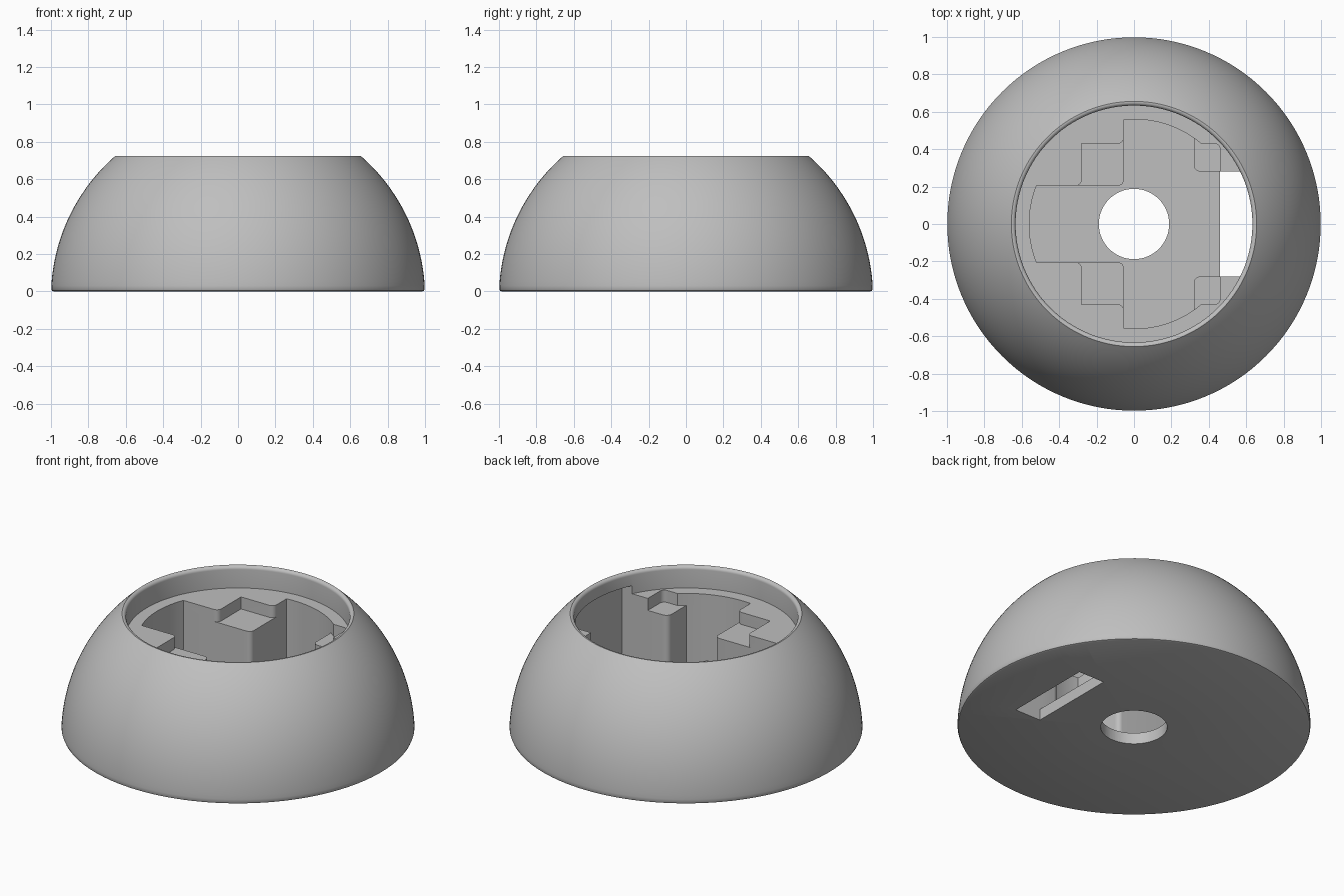
import bpy, bmesh, math
from mathutils import Vector

if "Cube" in bpy.data.objects:
    bpy.data.objects.remove(bpy.data.objects["Cube"])

SEG = 128
FLOOR, SHELF, LEDGE, TOP = 0.07, 0.515, 0.59, 0.725
R_ARC = 0.56

grey = bpy.data.materials.new("warm_grey")
grey.diffuse_color = (0.52, 0.52, 0.52, 1)
grey.use_nodes = True
grey.node_tree.nodes["Principled BSDF"].inputs["Base Color"].default_value = grey.diffuse_color


def make_object(name, bm):
    bmesh.ops.recalc_face_normals(bm, faces=bm.faces)
    mesh = bpy.data.meshes.new(name)
    bm.to_mesh(mesh)
    bm.free()
    mesh.materials.append(grey)
    ob = bpy.data.objects.new(name, mesh)
    bpy.context.collection.objects.link(ob)
    return ob


def lathe(name, profile):
    """Revolve (radius, z) points; radius 0 ends become poles."""
    bm = bmesh.new()
    rings = []
    for r, z in profile:
        n = SEG if r > 0 else 1
        rings.append([bm.verts.new((r * math.cos(2 * math.pi * i / n),
                                    r * math.sin(2 * math.pi * i / n), z)) for i in range(n)])
    for a, b in zip(rings, rings[1:]):
        for i in range(SEG):
            j = (i + 1) % SEG
            quad = [a[i % len(a)], a[j % len(a)], b[j % len(b)], b[i % len(b)]]
            bm.faces.new(list(dict.fromkeys(quad)))
    return make_object(name, bm)


def prism(name, outline, z0, z1):
    bm = bmesh.new()
    face = bm.faces.new([bm.verts.new((x, y, z0)) for x, y in outline])
    ext = bmesh.ops.extrude_face_region(bm, geom=[face])
    top = [v for v in ext["geom"] if isinstance(v, bmesh.types.BMVert)]
    bmesh.ops.translate(bm, verts=top, vec=(0, 0, z1 - z0))
    return make_object(name, bm)


def arc(a0, a1, n):
    return [(R_ARC * math.cos(a0 + (a1 - a0) * i / n),
             R_ARC * math.sin(a0 + (a1 - a0) * i / n), 0) for i in range(n + 1)]


def rounded_and_mirrored(half):
    """Round the corners of (x, y, radius) points, then mirror across y."""
    pts = []
    for i, (x, y, r) in enumerate(half):
        p = Vector((x, y))
        if r == 0:
            pts.append((x, y))
            continue
        a = p + (Vector(half[i - 1][:2]) - p).normalized() * r
        b = p + (Vector(half[i + 1][:2]) - p).normalized() * r
        c = a + b - p
        for k in range(7):
            t = math.pi / 2 * k / 6
            pts.append(tuple(c + (a - c) * math.cos(t) + (b - c) * math.sin(t)))
    return pts + [(x, -y) for x, y in reversed(pts) if abs(y) > 1e-6]


# Dome body with rounded lip and round recess
BASE = -0.03
profile = [(0, 0), (0.985, 0), (0.994, 0.004), (0.998, 0.014)]
a0, a1 = math.asin(0.03 - BASE), math.asin(TOP - BASE)
profile += [(math.cos(a0 + (a1 - a0) * i / 32), BASE + math.sin(a0 + (a1 - a0) * i / 32))
            for i in range(33)]
profile += [(0.633 + 0.02 * (1 - math.sin(t)), TOP - 0.02 * (1 - math.cos(t)))
            for t in [math.pi / 2 * k / 6 for k in range(7)]]
profile += [(0.633, LEDGE), (0, LEDGE)]
body = lathe("dome_body", profile)

# Stepped pocket outlines, drawn left to right
left = arc(math.pi, math.pi - math.asin(0.205 / R_ARC), 8)
b0, b1, b2 = math.acos(-0.055 / R_ARC), math.acos(0.32 / R_ARC), math.asin(0.43 / R_ARC)
upper_arc = arc(b0, b1, 16)
shelf_outline = rounded_and_mirrored(
    left + [(-0.28, 0.205, 0.03), (-0.28, 0.43, 0), (-0.055, 0.43, 0.03)] + upper_arc
    + arc(b1, b2, 2)[1:] + [(0.46, 0.43, 0.03), (0.46, 0.28, 0), (0.5, 0.28, 0)])
deep_outline = rounded_and_mirrored(
    left + [(-0.055, 0.205, 0.03)] + upper_arc + [(0.32, 0.28, 0.035), (0.5, 0.28, 0)])

slot = [(0.46, -0.28), (0.638, -0.28), (0.638, 0.28), (0.46, 0.28)]
hole = [(0.188 * math.cos(2 * math.pi * i / 64), 0.188 * math.sin(2 * math.pi * i / 64))
        for i in range(64)]

# Cut shelves, deep pocket, side slot and centre hole
cutters = [prism("shelf_cutter", shelf_outline, SHELF, 0.65),
           prism("deep_pocket_cutter", deep_outline, FLOOR, 0.55),
           prism("side_slot_cutter", slot, -0.1, 0.64),
           prism("centre_hole_cutter", hole, -0.1, 0.3)]
bpy.context.view_layer.objects.active = body
body.select_set(True)
for cutter in cutters:
    cutter.hide_render = True
    mod = body.modifiers.new(cutter.name, 'BOOLEAN')
    mod.operation, mod.solver, mod.object = 'DIFFERENCE', 'EXACT', cutter
    bpy.ops.object.modifier_apply(modifier=mod.name)
for cutter in cutters:
    bpy.data.objects.remove(cutter)

bpy.ops.object.shade_smooth_by_angle(angle=math.radians(30))
